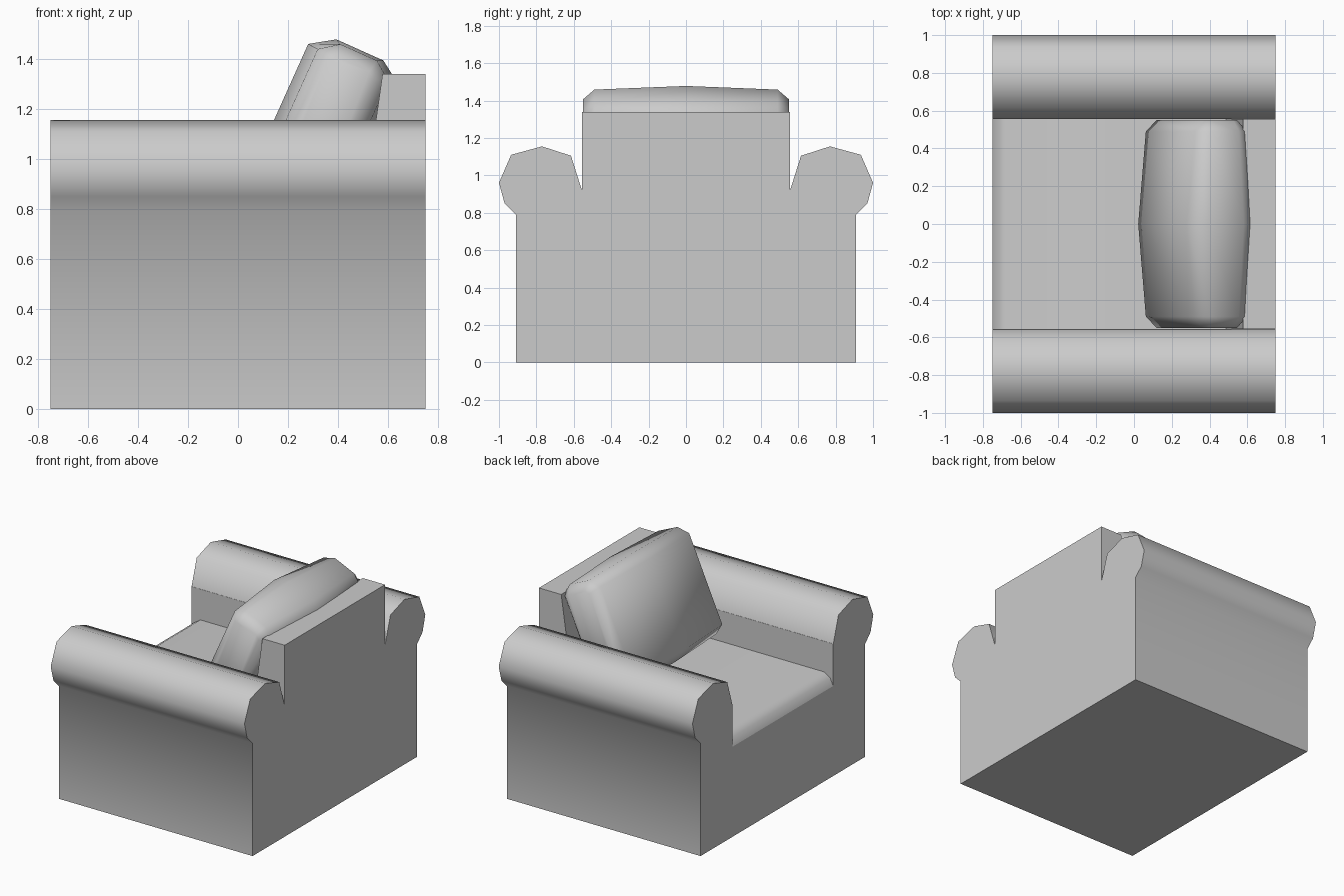
import bpy, bmesh, math
from mathutils import Vector

if "Cube" in bpy.data.objects:
    bpy.data.objects.remove(bpy.data.objects["Cube"], do_unlink=True)

fabric = bpy.data.materials.new("grey_fabric")
fabric.use_nodes = True
GREY = (0.6, 0.6, 0.6, 1)
fabric.diffuse_color = GREY
fabric.node_tree.nodes["Principled BSDF"].inputs["Base Color"].default_value = GREY


def loft(name, rings):
    """Closed solid through a list of matching rings of points."""
    bm = bmesh.new()
    loops = [[bm.verts.new(p) for p in ring] for ring in rings]
    for a, b in zip(loops, loops[1:]):
        for i in range(len(a)):
            j = (i + 1) % len(a)
            bm.faces.new((a[i], a[j], b[j], b[i]))
    bm.faces.new(loops[0])
    bm.faces.new(loops[-1])
    bmesh.ops.recalc_face_normals(bm, faces=bm.faces[:])
    mesh = bpy.data.meshes.new(name)
    bm.to_mesh(mesh)
    bm.free()
    mesh.materials.append(fabric)
    obj = bpy.data.objects.new(name, mesh)
    bpy.context.collection.objects.link(obj)
    return obj


def activate(obj):
    bpy.ops.object.select_all(action='DESELECT')
    obj.select_set(True)
    bpy.context.view_layer.objects.active = obj


def smooth(obj):
    activate(obj)
    bpy.ops.object.shade_smooth_by_angle(angle=math.radians(60))


# Body: rolled arms, base and backrest as one cross-section run front to back
half = [(0.91, 0), (0.91, 0.79), (0.97, 0.85), (1.0, 0.96), (0.935, 1.11),
        (0.77, 1.155), (0.615, 1.105), (0.558, 0.925), (0.555, 0.925), (0.555, 1.34)]
outline = half + [(-y, z) for y, z in reversed(half)]
body = loft("chair_body", [[(x, y, z) for y, z in outline] for x in (-0.75, 0.75)])

# Seat opening: rounded seat front, flat seat, sloping backrest
opening = [(-0.9, 0.58), (-0.773, 0.58), (-0.727, 0.68), (-0.68, 0.71),
           (0.488, 0.71), (0.592, 1.44), (-0.9, 1.44)]
cutter = loft("seat_opening", [[(x, y, z) for x, z in opening] for y in (-0.5565, 0.5565)])
cutter.hide_render = True
cut = body.modifiers.new("seat_cut", 'BOOLEAN')
cut.operation = 'DIFFERENCE'
cut.solver = 'EXACT'
cut.object = cutter
activate(body)
bpy.ops.object.modifier_apply(modifier=cut.name)
bpy.data.objects.remove(cutter, do_unlink=True)
smooth(body)
for face in body.data.polygons:
    if abs(face.normal.x) > 0.999:
        face.use_smooth = False

# Back cushion: chamfered sections, fullest in the middle, leaning on the backrest
tilt = math.radians(24.2)
across = Vector((math.cos(tilt), 0, -math.sin(tilt)))
along = Vector((math.sin(tilt), 0, math.cos(tilt)))
centre = Vector((0.332, 0, 1.091))


def section(y, n, u, cn, cu):
    pts = [(n, u - cu), (n - cn, u), (cn - n, u), (-n, u - cu),
           (-n, cu - u), (cn - n, -u), (n - cn, -u), (n, cu - u)]
    return [centre + across * a + along * b + Vector((0, y, 0)) for a, b in pts]


side = (0.55, 0.1, 0.315, 0.03, 0.02)
edge = (0.49, 0.155, 0.367, 0.075, 0.055)
middle = (0, 0.198, 0.378, 0.095, 0.063)
sections = [side, edge, middle]
rings = [section(-s[0], *s[1:]) for s in sections]
rings += [section(*s) for s in (edge, side)]
smooth(loft("back_cushion", rings))
